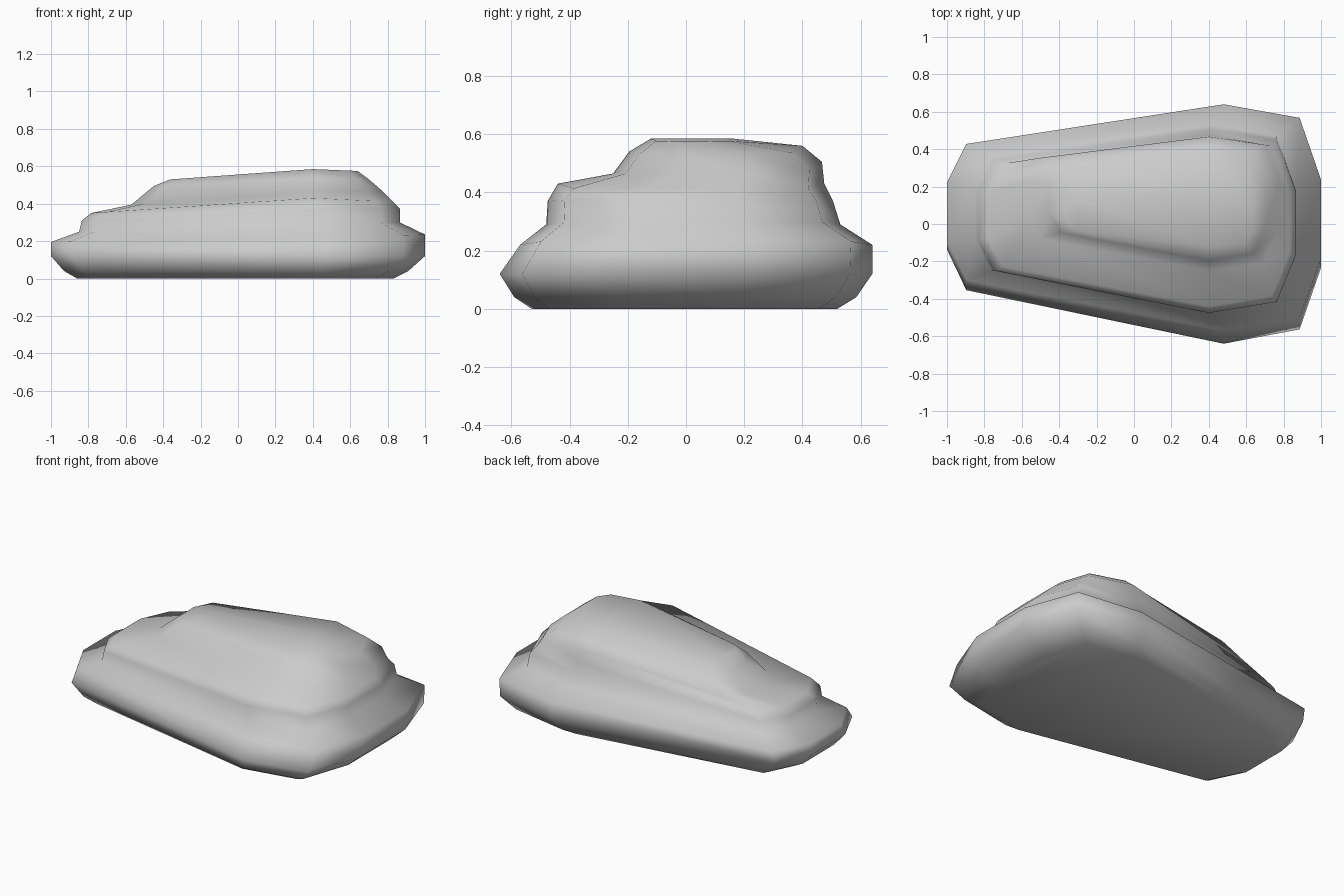
import bpy, bmesh

# Each ring: x back, x widest, x front, y near, y far, z back, z near, z far, z front
rings = [
    (-0.86, 0.40, 0.83, -0.53, 0.52, 0.00, 0.00, 0.00, 0.00),      # sole
    (-0.93, 0.45, 0.91, -0.59, 0.585, 0.04, 0.04, 0.04, 0.04),
    (-1.00, 0.48, 1.00, -0.64, 0.64, 0.12, 0.12, 0.12, 0.12),      # widest line
    (-1.00, 0.48, 1.00, -0.57, 0.64, 0.195, 0.22, 0.22, 0.235),
    (-0.85, 0.41, 0.865, -0.48, 0.53, 0.25, 0.29, 0.29, 0.30),     # shoulder
    (-0.835, 0.40, 0.865, -0.475, 0.505, 0.31, 0.37, 0.37, 0.375),
    (-0.785, 0.40, 0.83, -0.44, 0.475, 0.35, 0.43, 0.43, 0.41),
    (-0.57, 0.40, 0.775, -0.25, 0.467, 0.395, 0.465, 0.505, 0.465),  # cabin foot
    (-0.45, 0.40, 0.70, -0.195, 0.40, 0.495, 0.54, 0.56, 0.53),
    (-0.36, 0.40, 0.64, -0.12, 0.16, 0.53, 0.585, 0.585, 0.575),   # roof
]


def ring_points(xb, xw, xf, yn, yf, zb, zn, zf, zfr):
    """Ten-sided tapered outline running around the body."""
    mid, half = (yn + yf) / 2, (yf - yn) / 2
    shape = [(-1, 0.26), (-0.93, 0.60), (0, 1), (0.78, 0.88), (1, 0.35)]

    def point(t, w, side):
        zw = zf if side > 0 else zn
        x = xw + t * ((xf - xw) if t > 0 else (xw - xb))
        z = zw + abs(t) * ((zfr if t > 0 else zb) - zw)
        shift = 0.03 if t < -0.5 else -0.01 if t > 0.9 else 0
        return x, mid + side * w * half + shift, z

    return [point(t, w, 1) for t, w in shape] + \
           [point(t, w, -1) for t, w in reversed(shape)]


# Loft the rings into one closed shell
bm = bmesh.new()
loops = [[bm.verts.new(p) for p in ring_points(*r)] for r in rings]
for low, high in zip(loops, loops[1:]):
    for i in range(10):
        j = (i + 1) % 10
        bm.faces.new((low[i], low[j], high[j], high[i]))

# Flat underside and roof, capped with strips across the width
for loop in (loops[0], loops[-1]):
    for i in range(4):
        bm.faces.new((loop[i], loop[i + 1], loop[8 - i], loop[9 - i]))
bmesh.ops.recalc_face_normals(bm, faces=bm.faces)
for f in bm.faces:
    f.smooth = True

mesh = bpy.data.meshes.new("body_shell")
bm.to_mesh(mesh)
bm.free()
body = bpy.data.objects.new("body_shell", mesh)
bpy.context.collection.objects.link(body)
